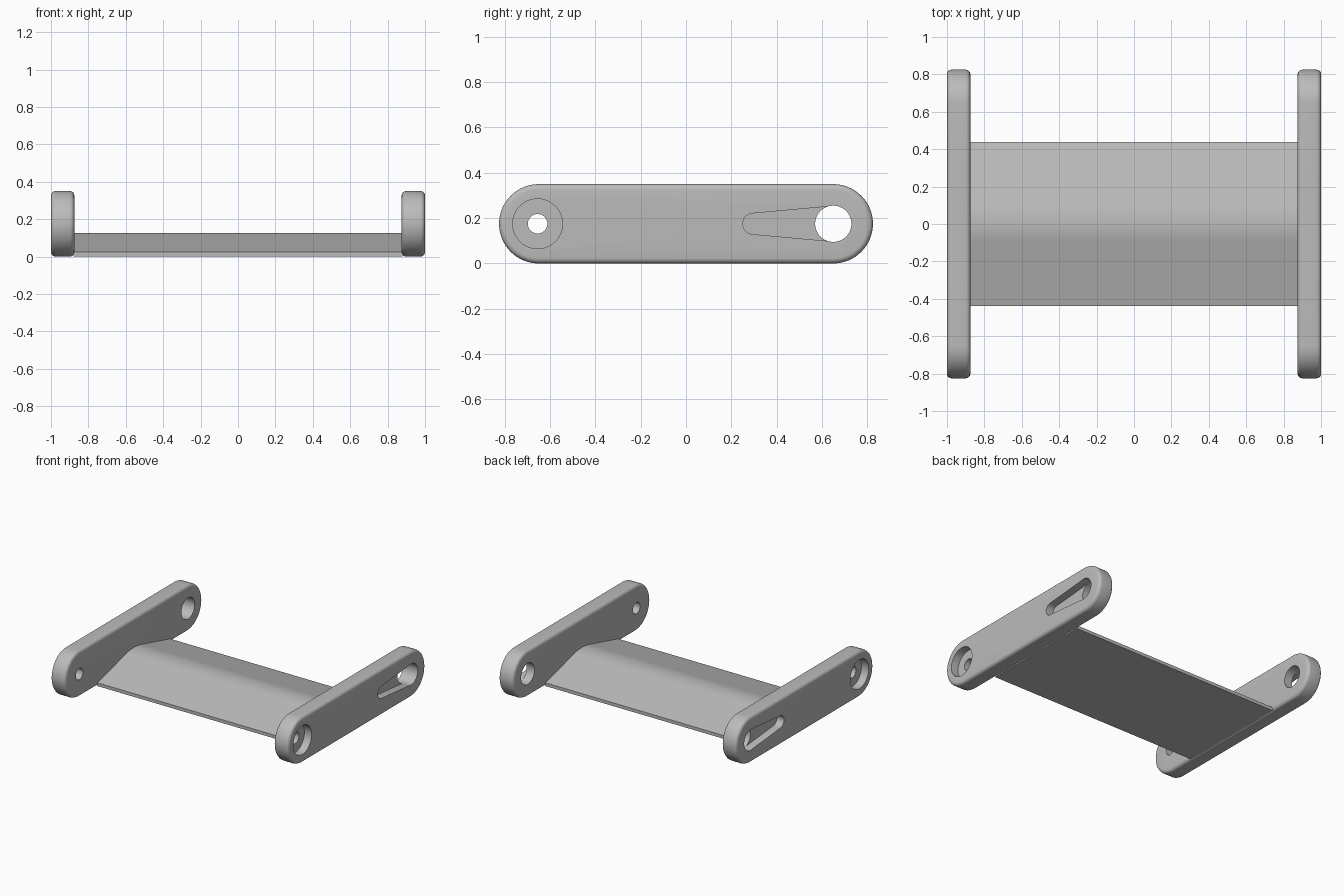
import bpy, bmesh
from math import acos, cos, sin, pi

cube = bpy.data.objects.get("Cube")
if cube:
    bpy.data.objects.remove(cube, do_unlink=True)

grey = bpy.data.materials.new("plain grey")
grey.use_nodes = True
colour = (0.5, 0.5, 0.5, 1)
grey.diffuse_color = colour
grey.node_tree.nodes["Principled BSDF"].inputs["Base Color"].default_value = colour

MID = 0.175      # height of the plate centre line
INNER, OUTER = 0.875, 1.0
POCKET = 0.94    # floor of the outer recesses


def arc(y, z, r, a0, a1, n):
    return [(y + r * cos(a0 + (a1 - a0) * i / n), z + r * sin(a0 + (a1 - a0) * i / n))
            for i in range(n + 1)]


def capsule(y0, r0, y1, r1, n=32):
    """Outline wrapped round two circles on the centre line."""
    t = acos((r0 - r1) / (y1 - y0))
    return arc(y1, MID, r1, -t, t, n) + arc(y0, MID, r0, t, 2 * pi - t, n)


def circle(y, r, n=64):
    return arc(y, MID, r, 0, 2 * pi, n)[:-1]


def prism(name, outline, x0, x1):
    """Extrude a y-z outline along x."""
    bm = bmesh.new()
    face = bm.faces.new([bm.verts.new((x0, y, z)) for y, z in outline])
    ext = bmesh.ops.extrude_face_region(bm, geom=[face])["geom"]
    for v in ext:
        if isinstance(v, bmesh.types.BMVert):
            v.co.x = x1
    bmesh.ops.recalc_face_normals(bm, faces=bm.faces)
    mesh = bpy.data.meshes.new(name)
    bm.to_mesh(mesh)
    bm.free()
    mesh.materials.append(grey)
    ob = bpy.data.objects.new(name, mesh)
    bpy.context.collection.objects.link(ob)
    return ob


def activate(ob):
    bpy.ops.object.select_all(action='DESELECT')
    ob.select_set(True)
    bpy.context.view_layer.objects.active = ob


def cut(ob, outline, x0, x1):
    cutter = prism("cutter", outline, x0, x1)
    cutter.hide_render = True
    mod = ob.modifiers.new("cut", 'BOOLEAN')
    mod.operation = 'DIFFERENCE'
    mod.solver = 'EXACT'
    mod.object = cutter
    activate(ob)
    bpy.ops.object.modifier_apply(modifier=mod.name)
    bpy.data.objects.remove(cutter, do_unlink=True)


def smooth(ob):
    activate(ob)
    bpy.ops.object.shade_smooth_by_angle(angle=pi / 6)


# Side plates with rounded rims, holes and outer recesses
for side, s in (("left", 1), ("right", -1)):
    plate = prism(side + "_side_plate", capsule(-0.65, MID, 0.65, MID), s * INNER, s * OUTER)
    bevel = plate.modifiers.new("rim", 'BEVEL')
    bevel.width = 0.024
    bevel.segments = 5
    bevel.limit_method = 'ANGLE'
    bevel.angle_limit = pi / 4
    activate(plate)
    bpy.ops.object.modifier_apply(modifier=bevel.name)
    cut(plate, circle(-0.655, 0.11), s * POCKET, s * 1.1)
    cut(plate, circle(-0.655, 0.043), s * 0.8, s * 1.1)
    cut(plate, capsule(0.297, 0.046, 0.65, 0.078), s * POCKET, s * 1.1)
    cut(plate, circle(0.65, 0.08), s * 0.8, s * 1.1)
    smooth(plate)

# Cross panel: flat underside, two slopes meeting in a rounded ridge
HALF, EDGE, TOP, BLEND = 0.4375, 0.025, 0.127, 0.09
slope = (TOP - EDGE) / (HALF - BLEND / 2)
ridge = []
for i in range(17):
    y = BLEND * (1 - i / 8)
    ridge.append((y, TOP - slope * y * y / (2 * BLEND)))
profile = [(-HALF, 0), (HALF, 0), (HALF, EDGE)] + ridge + [(-HALF, EDGE)]
panel = prism("cross_panel", profile, -INNER - 0.005, INNER + 0.005)
smooth(panel)
